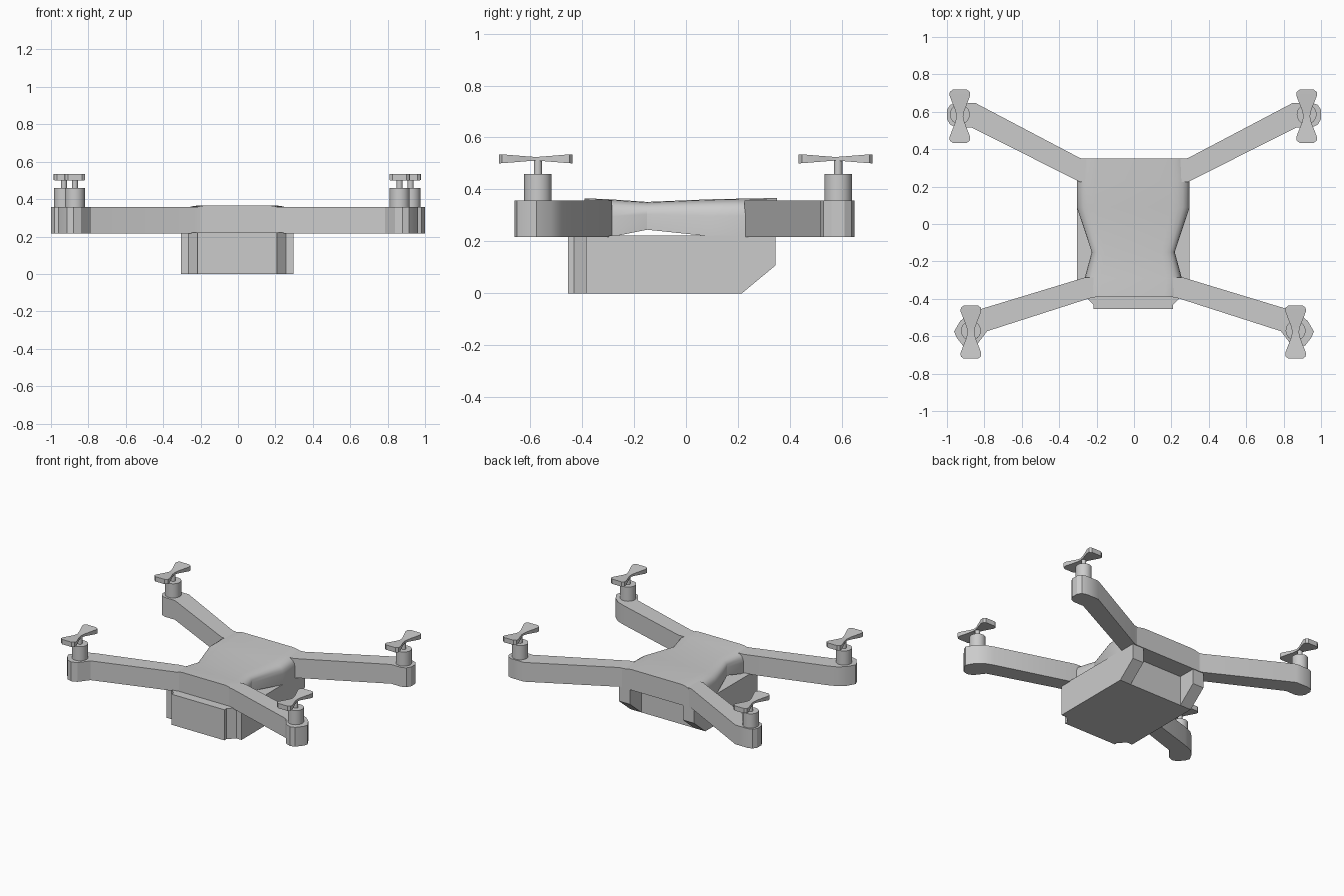
import bpy, bmesh, math

if "Cube" in bpy.data.objects:
    bpy.data.objects.remove(bpy.data.objects["Cube"])

grey = bpy.data.materials.new("light_grey")
grey.diffuse_color = (0.6, 0.6, 0.6, 1)
grey.use_nodes = True
grey.node_tree.nodes["Principled BSDF"].inputs["Base Color"].default_value = grey.diffuse_color
CX = -0.004  # slight offset of the body and motors


def loft(name, rings, angle=30):
    """Skin a list of equal-length point rings and cap both ends."""
    bm = bmesh.new()
    vs = [[bm.verts.new(p) for p in r] for r in rings]
    n = len(vs[0])
    for a, b in zip(vs, vs[1:]):
        for i in range(n):
            j = (i + 1) % n
            bm.faces.new((a[i], a[j], b[j], b[i]))
    bm.faces.new(vs[0][::-1])
    bm.faces.new(vs[-1])
    bmesh.ops.recalc_face_normals(bm, faces=bm.faces[:])
    me = bpy.data.meshes.new(name)
    bm.to_mesh(me)
    bm.free()
    ob = bpy.data.objects.new(name, me)
    bpy.context.collection.objects.link(ob)
    me.materials.append(grey)
    bpy.ops.object.select_all(action='DESELECT')
    ob.select_set(True)
    bpy.context.view_layer.objects.active = ob
    bpy.ops.object.shade_smooth_by_angle(angle=math.radians(angle))
    return ob


def prism(name, plan, z0, z1, angle=30):
    return loft(name, [[(x, y, z) for x, y in plan] for z in (z0, z1)], angle)


def disc(cx, cy, r, n=32):
    return [(cx + r * math.cos(2 * math.pi * i / n),
             cy + r * math.sin(2 * math.pi * i / n)) for i in range(n)]


# Lower body: core block with chamfered nose
half = [(0.213, -0.455), (0.213, -0.432), (0.26, -0.385), (0.26, -0.3),
        (0.213, -0.3), (0.213, 0.215)]
plan = [(CX + x, y) for x, y in half] + [(CX - x, y) for x, y in half[::-1]]
prism("battery_core", plan, 0, 0.222)

# Side rails with a sloped rear underside
rail = [(-0.385, 0), (0.215, 0), (0.345, 0.108), (0.345, 0.222), (-0.385, 0.222)]
for s, side in ((1, "right"), (-1, "left")):
    loft("side_rail_" + side,
         [[(CX + s * x, y, z) for y, z in rail] for x in (0.213, 0.302)])

# Upper shell: rounded section, pinched at the waist
# section: fraction of half width, fraction of height
sec = [(1, 0), (1, 0.55), (0.985, 0.72), (0.945, 0.85), (0.88, 0.93),
       (0.79, 0.98), (0.68, 1)]
sec += [(-x, z) for x, z in sec[::-1]]
stations = [(-0.39, 0.25, 0.217, 0.366), (-0.29, 0.26, 0.217, 0.362),
            (-0.15, 0.222, 0.245, 0.352), (0.09, 0.302, 0.22, 0.362),
            (0.23, 0.302, 0.217, 0.365), (0.35, 0.288, 0.217, 0.367)]
loft("upper_shell", [[(CX + w * x, y, z0 + (z1 - z0) * z) for x, z in sec]
                     for y, w, z0, z1 in stations])

# Arms, mirrored left and right
back_arm = [(0.22, 0.345), (0.288, 0.352), (0.85, 0.648), (0.95, 0.648),
            (0.982, 0.637), (1.0, 0.61), (1.0, 0.56), (0.982, 0.53),
            (0.95, 0.517), (0.87, 0.517), (0.29, 0.225), (0.22, 0.225)]
front_arm = [(0.2, -0.285), (0.26, -0.285), (0.82, -0.455), (0.885, -0.48),
             (0.93, -0.52), (0.962, -0.575), (0.95, -0.605), (0.915, -0.65),
             (0.88, -0.66), (0.84, -0.645), (0.785, -0.573), (0.24, -0.398),
             (0.2, -0.39)]
for s, side in ((1, "right"), (-1, "left")):
    for label, arm in (("back", back_arm), ("front", front_arm)):
        prism(f"{label}_arm_{side}", [(s * x, y) for x, y in arm], 0.217, 0.357)

# Motors, shafts and bow-tie propellers
# blade stations: y, half width, half thickness
blade = [(0.0, 0.018, 0.007), (0.03, 0.024, 0.009), (0.11, 0.055, 0.0155),
         (0.13, 0.054, 0.017), (0.142, 0.038, 0.0175)]
blade = [(-y, w, t) for y, w, t in blade[:0:-1]] + blade
for s, side in ((1, "right"), (-1, "left")):
    for label, x, y, py in (("back", 0.927, 0.586, 0.576),
                            ("front", 0.868, -0.57, -0.578)):
        tag = f"{label}_{side}"
        mx = CX + s * x
        prism("motor_" + tag, disc(mx, y, 0.053), 0.35, 0.46)
        prism("shaft_" + tag, disc(mx, y, 0.016, 20), 0.45, 0.515)
        loft("propeller_" + tag,
             [[(mx + a * w, py + d, 0.518 + b * t)
               for a, b in ((-1, -1), (1, -1), (1, 1), (-1, 1))]
              for d, w, t in blade])
